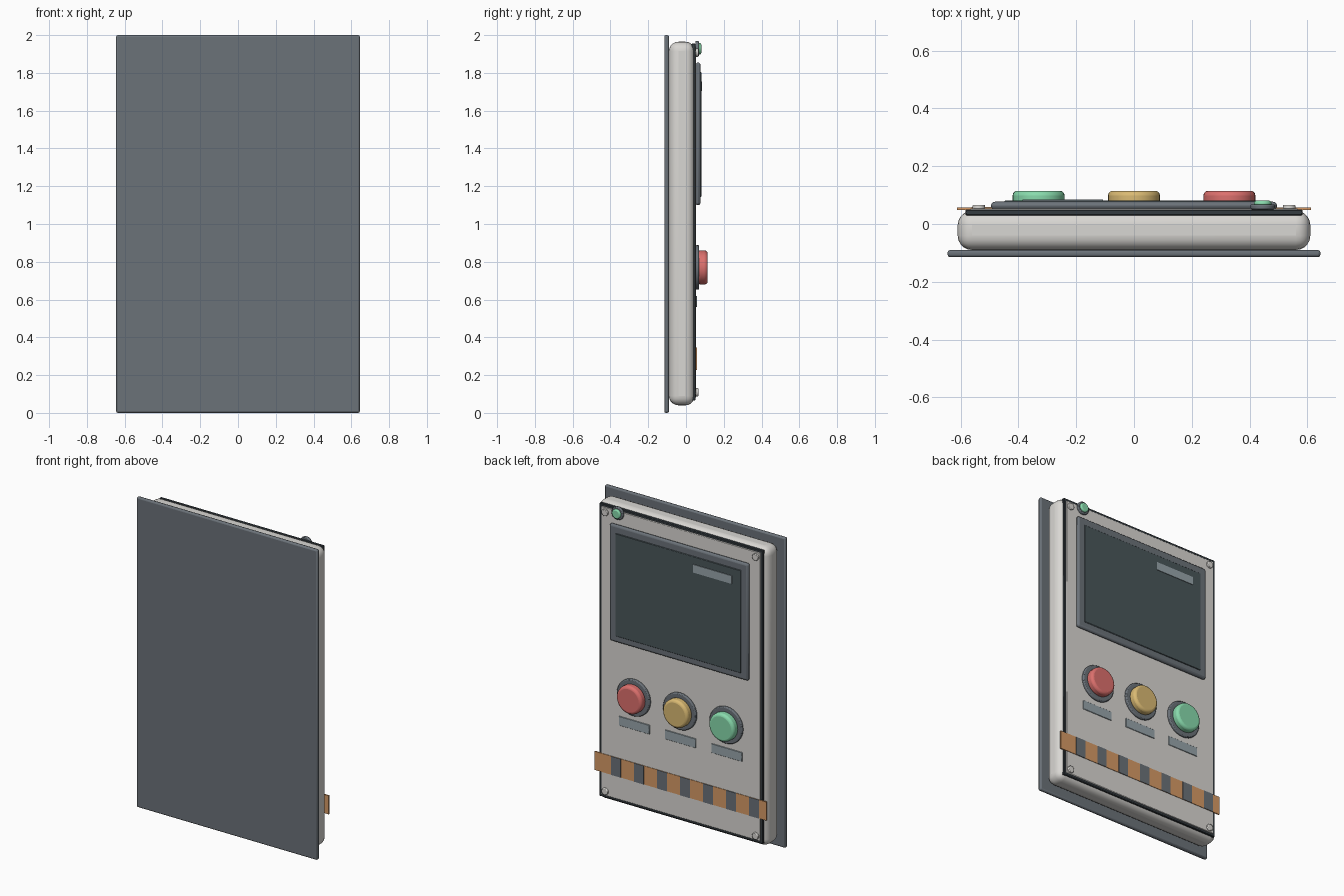
import bpy
import math

cube = bpy.data.objects.get("Cube")
if cube:
    bpy.data.objects.remove(cube, do_unlink=True)


def material(name, code):
    """Flat material from an sRGB hex code."""
    srgb = [int(code[i:i + 2], 16) / 255 for i in (0, 2, 4)]
    color = [c / 12.92 if c < 0.04 else ((c + 0.055) / 1.055) ** 2.4 for c in srgb] + [1]
    mat = bpy.data.materials.new(name)
    mat.use_nodes = True
    mat.diffuse_color = color
    mat.node_tree.nodes["Principled BSDF"].inputs["Base Color"].default_value = color
    return mat


casing = material("light casing grey", "D9D7D3")
slate = material("slate grey", "6B7279")
border = material("dark gasket", "353C41")
glass = material("dark glass", "4A565A")
label = material("label grey", "98A5AB")
red = material("button red", "DC706D")
yellow = material("button yellow", "DABA73")
green = material("button green", "88DAAC")
orange = material("stripe orange", "D69A66")


def finish(name, mat, bevel, segments):
    obj = bpy.context.object
    obj.name = name
    obj.data.materials.append(mat)
    bpy.ops.object.transform_apply(location=False, rotation=True, scale=True)
    if bevel:
        mod = obj.modifiers.new("Rounded edges", "BEVEL")
        mod.width = bevel
        mod.segments = segments
        mod.limit_method = "ANGLE"
        bpy.ops.object.shade_smooth_by_angle(angle=math.radians(40))
    return obj


def box(name, mat, x, y, z, bevel=0, segments=2):
    """Box spanning the (low, high) pairs x, y and z."""
    spans = (x, y, z)
    bpy.ops.mesh.primitive_cube_add(size=1, location=[(a + b) / 2 for a, b in spans])
    bpy.context.object.scale = [b - a for a, b in spans]
    return finish(name, mat, bevel, segments)


def disc(name, mat, x, z, radius, y, bevel=0, segments=2, sides=32):
    """Cylinder along y, spanning the (low, high) pair y."""
    bpy.ops.mesh.primitive_cylinder_add(
        vertices=sides, radius=radius, depth=y[1] - y[0],
        location=(x, (y[0] + y[1]) / 2, z), rotation=(math.pi / 2, 0, 0))
    return finish(name, mat, bevel, segments)


# Mounting plate, rounded housing and layered face
box("mounting_plate", slate, (-0.645, 0.645), (-0.115, -0.09), (0, 2), 0.009)
box("housing", casing, (-0.61, 0.61), (-0.09, 0.046), (0.04, 1.965), 0.05, 5)
box("face_gasket", border, (-0.583, 0.583), (0.03, 0.05), (0.065, 1.955), 0.003, 1)
box("face_panel", casing, (-0.568, 0.568), (0.04, 0.054), (0.08, 1.94), 0.003, 1)

# Display
box("display_bezel", slate, (-0.495, 0.495), (0.05, 0.077), (1.1, 1.855), 0.018, 3)
box("display_glass", glass, (-0.448, 0.448), (0.06, 0.081), (1.142, 1.805), 0.003, 1)
box("display_glint", label, (-0.385, -0.108), (0.079, 0.085), (1.703, 1.755))

# Push buttons with collars and blank tags
for side, x, color in (("left", 0.33, red), ("middle", 0, yellow), ("right", -0.33, green)):
    disc(side + "_button_collar", slate, x, 0.77, 0.118, (0.05, 0.07), 0.006)
    disc(side + "_button", color, x, 0.77, 0.09, (0.06, 0.115), 0.016, 3)
    box(side + "_button_tag", label, (x - 0.11, x + 0.11), (0.05, 0.058), (0.56, 0.62), 0.002, 1)

# Hazard strip with dark bars
box("hazard_strip", orange, (-0.613, 0.613), (0.049, 0.057), (0.227, 0.347))
for i in range(7):
    x = -0.527 + 0.1645 * i
    box(f"hazard_bar_{i + 1}", slate, (x - 0.035, x + 0.035), (0.05, 0.059), (0.227, 0.347))

# Indicator lamp
disc("lamp_collar", slate, 0.445, 1.928, 0.042, (0.05, 0.068), 0.005)
disc("lamp_lens", green, 0.445, 1.928, 0.03, (0.06, 0.081), 0.008, 3)

# Corner screws
for x in (-0.537, 0.537):
    for z in (0.109, 1.907):
        disc("corner_screw", casing, x, z, 0.022, (0.05, 0.066), 0.004, 2, 16)
